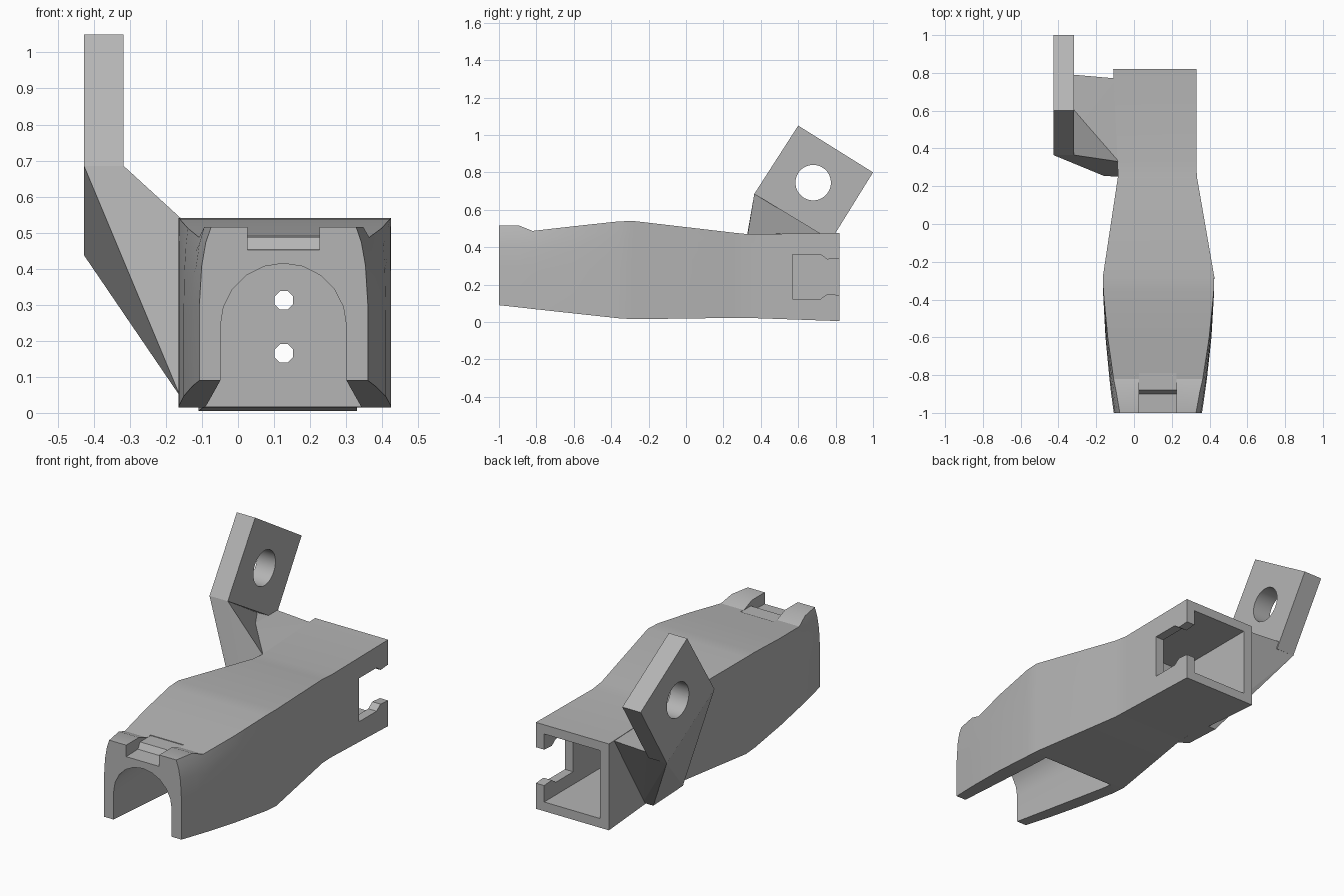
import bpy, bmesh, math
from mathutils import Matrix

cube = bpy.data.objects.get("Cube")
if cube:
    bpy.data.objects.remove(cube, do_unlink=True)

grey = bpy.data.materials.new("plain_grey")
grey.use_nodes = True
grey.diffuse_color = (0.46, 0.46, 0.46, 1)
grey.node_tree.nodes["Principled BSDF"].inputs["Base Color"].default_value = grey.diffuse_color


def finish(name, bm):
    bmesh.ops.recalc_face_normals(bm, faces=bm.faces[:])
    mesh = bpy.data.meshes.new(name)
    bm.to_mesh(mesh)
    bm.free()
    mesh.materials.append(grey)
    obj = bpy.data.objects.new(name, mesh)
    bpy.context.collection.objects.link(obj)
    return obj


def loft(name, rings):
    """Skin a row of matching closed rings and cap both ends."""
    bm = bmesh.new()
    rows = [[bm.verts.new(p) for p in ring] for ring in rings]
    n = len(rows[0])
    for a, b in zip(rows, rows[1:]):
        for i in range(n):
            j = (i + 1) % n
            bm.faces.new((a[i], a[j], b[j], b[i]))
    bm.faces.new(rows[0])
    bm.faces.new(rows[-1])
    return finish(name, bm)


def prism(name, x0, x1, profile):
    """Extrude a (y, z) outline along x."""
    return loft(name, [[(x, y, z) for y, z in profile] for x in (x0, x1)])


def hull(name, points):
    bm = bmesh.new()
    for p in points:
        bm.verts.new(p)
    res = bmesh.ops.convex_hull(bm, input=bm.verts[:])
    loose = [v for v in bm.verts if not v.link_faces]
    bmesh.ops.delete(bm, geom=loose, context='VERTS')
    return finish(name, bm)


def cylinder(name, centre, radius, depth, axis, sides):
    bm = bmesh.new()
    turn = Matrix.Rotation(math.pi / 2, 4, axis) @ Matrix.Rotation(math.pi / sides, 4, 'Z')
    bmesh.ops.create_cone(bm, cap_ends=True, segments=sides, radius1=radius, radius2=radius,
                          depth=depth, matrix=Matrix.Translation(centre) @ turn)
    return finish(name, bm)


def cut(obj, cutters):
    for c in cutters:
        mod = obj.modifiers.new("cut", 'BOOLEAN')
        mod.operation = 'DIFFERENCE'
        mod.solver = 'EXACT'
        mod.object = c
        bpy.ops.object.select_all(action='DESELECT')
        bpy.context.view_layer.objects.active = obj
        obj.select_set(True)
        bpy.ops.object.modifier_apply(modifier=mod.name)
        bpy.data.objects.remove(c, do_unlink=True)


def smooth(obj):
    bpy.ops.object.select_all(action='DESELECT')
    bpy.context.view_layer.objects.active = obj
    obj.select_set(True)
    bpy.ops.object.shade_smooth_by_angle(angle=math.radians(25))


def body_ring(y, left, right, bottom, top, lean):
    # side height fraction, share of the inward lean
    side = [(0, 0), (0.5, 0), (0.75, 0.2), (0.9, 0.55), (1, 1)]
    rise = [(f, k * lean) for f, k in side]
    up = [(right - k, y, bottom + f * (top - bottom)) for f, k in rise]
    down = [(left + k, y, bottom + f * (top - bottom)) for f, k in reversed(rise)]
    return up + down


# body shell: y, left, right, bottom, top, lean of the upper sides
body = loft("body", [body_ring(*s) for s in (
    (-1, -.107, .36, .09, .515, .032),
    (-.89, -.122, .376, .078, .515, .028),
    (-.82, -.13, .386, .07, .487, .022),
    (-.6, -.151, .41, .046, .512, .012),
    (-.36, -.164, .424, .02, .538, .002),
    (-.28, -.165, .425, .015, .54, 0),
    (.25, -.085, .333, .022, .478, 0),
    (.33, -.087, .33, .022, .47, 0),
    (.82, -.11, .33, .005, .475, 0))])


# arched front cavity, open below and widening inward
def arch_ring(y, radius):
    mid, spring = 0.126, 0.24
    arc = [(mid + radius * math.cos(a), y, spring + radius * math.sin(a))
           for a in (math.pi * i / 10 for i in range(11))]
    return arc + [(mid - radius, y, -.2), (mid + radius, y, -.2)]


arch = loft("arch_cutter", [arch_ring(-1.03, .173), arch_ring(-.3, .218)])

# rear pocket, side clip opening and front latch recess
pocket = prism("pocket_cutter", -.055, .28, [(.3, .055), (.9, .055), (.9, .425), (.3, .425)])
clip_half = [(.57, .118), (.72, .118), (.755, .093), (.9, .104)]
clip = prism("clip_cutter", .2, .4,
             [(y, .242 - h) for y, h in clip_half] + [(y, .242 + h) for y, h in reversed(clip_half)])
latch = prism("latch_cutter", .027, .226,
              [(-1.1, .45), (-.9, .455), (-.88, .487), (-.79, .487), (-.79, .6), (-1.1, .6)])
holes = [cylinder("wire_hole_cutter", (.127, 0, z), .028, .9, 'X', 8) for z in (.165, .312)]
cut(body, [arch, pocket, clip, latch] + holes)
smooth(body)

# tilted mounting plate with a round hole
plate = prism("mounting_plate", -.427, -.317, [(.6, 1.05), (1, .8), (.775, .437), (.365, .685)])
cut(plate, [cylinder("plate_hole_cutter", (-.37, .68, .745), .095, .5, 'Y', 32)])
smooth(plate)

# sloping arm that joins the plate to the body
foot = [(-.16, .255, .045), (-.143, .485, .02), (-.08, .25, .022), (-.08, .485, .02)]
shelf = [(-.317, .49, .474), (-.08, .33, .468), (-.427, .775, .437)]
hull("arm_front", foot + shelf + [(-.427, .365, .685), (-.317, .365, .685)])
hull("arm_rear", foot + shelf + [(-.317, .79, .474), (-.09, .77, .472)])
